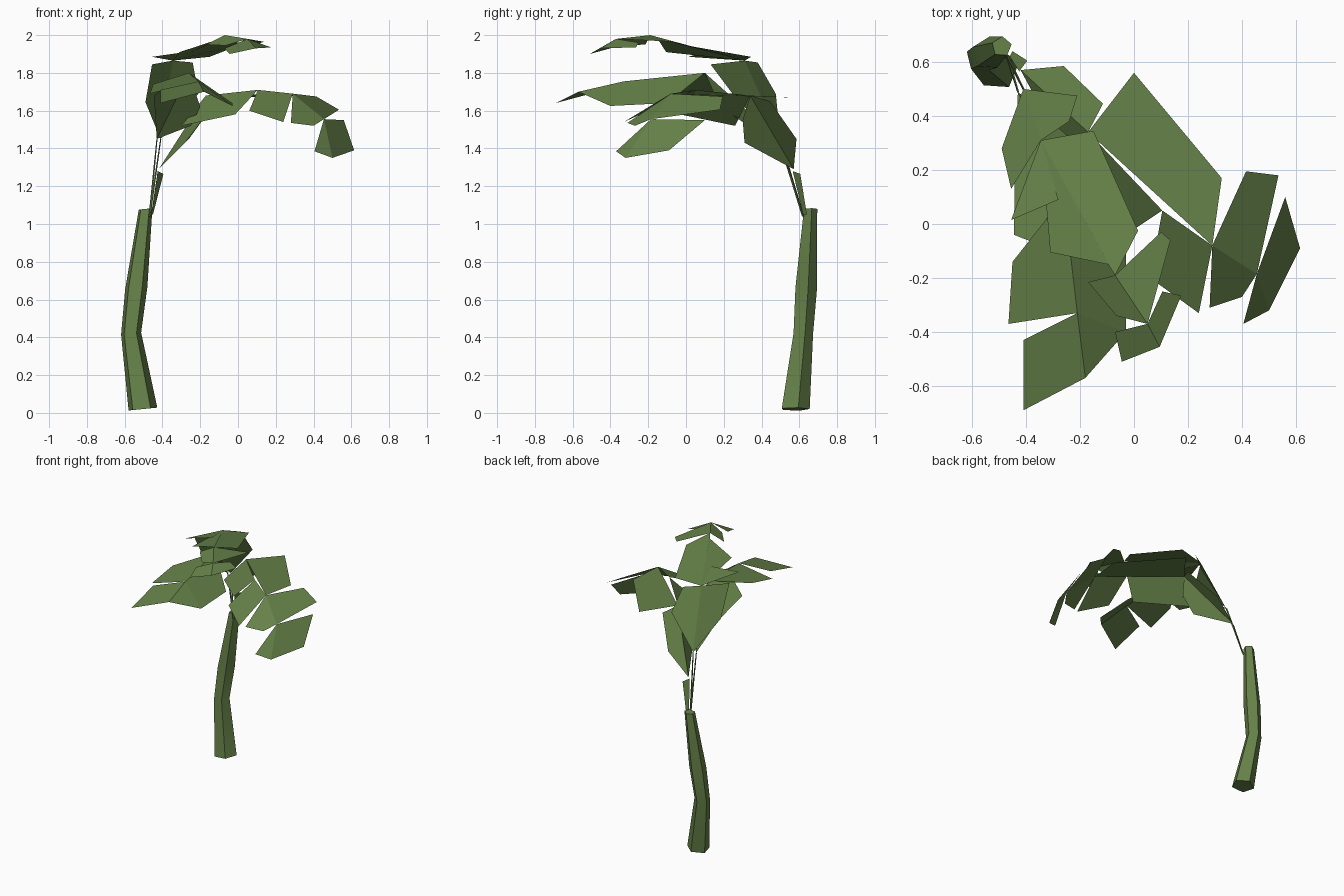
import bpy
import bmesh
import math
from mathutils import Vector

default_cube = bpy.data.objects.get("Cube")
if default_cube:
    bpy.data.objects.remove(default_cube, do_unlink=True)

# Single foliage colour
green = bpy.data.materials.new("leaf_green")
green.use_nodes = True
green.diffuse_color = (.13, .22, .065, 1)
green.node_tree.nodes["Principled BSDF"].inputs["Base Color"].default_value = green.diffuse_color


def finish(mesh_builder, name):
    """Turn a bmesh into a named object with the foliage colour."""
    mesh = bpy.data.meshes.new(name)
    mesh_builder.to_mesh(mesh)
    mesh_builder.free()
    mesh.materials.append(green)
    obj = bpy.data.objects.new(name, mesh)
    bpy.context.collection.objects.link(obj)
    return obj


def add_tube(builder, rings, sides, turn=0, tilt=0):
    """Skin horizontal rings given as (x, y, z, radius) and cap both ends."""
    loops = []
    for x, y, z, radius in rings:
        loop = []
        for i in range(sides):
            angle = turn + math.tau * i / sides
            dx, dy = radius * math.cos(angle), radius * math.sin(angle)
            loop.append(builder.verts.new((x + dx, y + dy, z + tilt * dx)))
        loops.append(loop)
    for low, high in zip(loops, loops[1:]):
        for i in range(sides):
            j = (i + 1) % sides
            builder.faces.new((low[i], low[j], high[j], high[i]))
    builder.faces.new(loops[0][::-1])
    builder.faces.new(loops[-1])


def add_blade(builder, corners):
    """Add one flat leaf blade, with its face turned upward."""
    face = builder.faces.new([builder.verts.new(corner) for corner in corners])
    face.normal_update()
    if face.normal.z < 0:
        face.normal_flip()


def make_frond(name, segments):
    """Each segment is a rib from root to tip with blades hung on its sides."""
    builder = bmesh.new()
    for root, tip, *edges in segments:
        for edge in edges:
            add_blade(builder, [root, *edge, tip])
    return finish(builder, name)


# Bent five-sided trunk
builder = bmesh.new()
trunk_rings = [(-.505, .575, .02, .08), (-.567, .617, .42, .056),
               (-.54, .632, .66, .062), (-.49, .657, 1.08, .038)]
add_tube(builder, trunk_rings, sides=5, turn=math.radians(14), tilt=.1)
trunk = finish(builder, "trunk")
bpy.context.view_layer.objects.active = trunk
trunk.select_set(True)
bpy.ops.object.shade_smooth_by_angle(angle=math.radians(35))
trunk.select_set(False)

# Thin stalks rising from the trunk top
stalk_foot = Vector((-.47, .62, 1.04))
stalk_tops = {"front_stalk": (-.43, .49, 1.45), "upper_stalk": (-.41, .5, 1.45)}
for name, top in stalk_tops.items():
    builder = bmesh.new()
    add_tube(builder, [(*stalk_foot, .007), (*top, .004)], sides=3)
    finish(builder, name)

# Broad sheath that carries the side frond
builder = bmesh.new()
add_blade(builder, [(-.46, .62, 1.05), (-.425, .565, 1.28),
                    (-.395, .605, 1.265), (-.45, .64, 1.05)])
finish(builder, "side_sheath")

# Side frond, arching over to the left
base, crown = (-.42, .57, 1.29), (-.17, .34, 1.68)
tear, bend, droop = (.105, .05, 1.71), (.29, -.08, 1.69), (.455, -.185, 1.555)
side_lower = [
    (base, crown,
     [(-.26, .585, 1.45), (-.115, .445, 1.65)],
     [(-.28, .31, 1.43), (-.19, .3, 1.55)]),
    (crown, bend,
     [(0, .56, 1.67), (.325, .17, 1.68)]),
    (crown, tear,
     [(-.3, .26, 1.52), (-.015, -.03, 1.58)]),
    (tear, bend,
     [(.06, -.2, 1.6), (.24, -.33, 1.54)]),
]
side_outer = [
    (bend, droop,
     [(.415, .195, 1.675), (.535, .18, 1.605)],
     [(.28, -.31, 1.535), (.4, -.27, 1.52)]),
    (droop, (.5, -.32, 1.35),
     [(.56, .1, 1.55), (.615, -.09, 1.39)],
     [(.405, -.37, 1.385)]),
]
make_frond("side_frond", side_lower)
make_frond("side_frond_end", side_outer)

# Front frond, reaching forward
base, crown = stalk_tops["front_stalk"], (-.26, .1, 1.8)
bend, end = (-.21, -.33, 1.755), (-.18, -.57, 1.7)
front_segments = [
    (base, crown,
     [(-.44, .25, 1.6), (-.445, -.04, 1.68), (-.355, -.075, 1.75)],
     [(-.25, .33, 1.52), (-.2, .18, 1.62)]),
    (crown, bend,
     [(-.45, -.14, 1.74), (-.465, -.37, 1.69)],
     [(-.03, -.1, 1.64), (-.03, -.4, 1.625)]),
    (bend, end,
     [(-.41, -.43, 1.71), (-.41, -.69, 1.64)],
     [(-.03, -.4, 1.625)]),
]
make_frond("front_frond", front_segments)

# Upper frond, the highest one
base, crown = stalk_tops["upper_stalk"], (-.345, .31, 1.865)
bend, end = (-.07, -.19, 2), (.05, -.37, 1.98)
upper_lower = [
    (base, crown,
     [(-.49, .28, 1.645), (-.455, .13, 1.845)],
     [(-.21, .475, 1.69), (-.24, .38, 1.855)]),
    (crown, (-.28, .09, 1.91),
     [(-.455, .015, 1.885)]),
    (crown, bend,
     [(-.15, .345, 1.885), (.015, -.025, 1.95)],
     [(-.31, -.105, 1.91), (-.095, -.15, 1.98)]),
]
upper_outer = [
    (bend, end,
     [(.1, -.03, 1.95), (.135, -.06, 1.965)],
     [(-.17, -.215, 1.95), (-.065, -.34, 1.945)]),
    (end, (.095, -.455, 1.93),
     [(.105, -.25, 1.96), (.175, -.265, 1.935)],
     [(-.07, -.4, 1.93), (-.045, -.51, 1.9)]),
]
make_frond("upper_frond", upper_lower)
make_frond("upper_frond_end", upper_outer)
